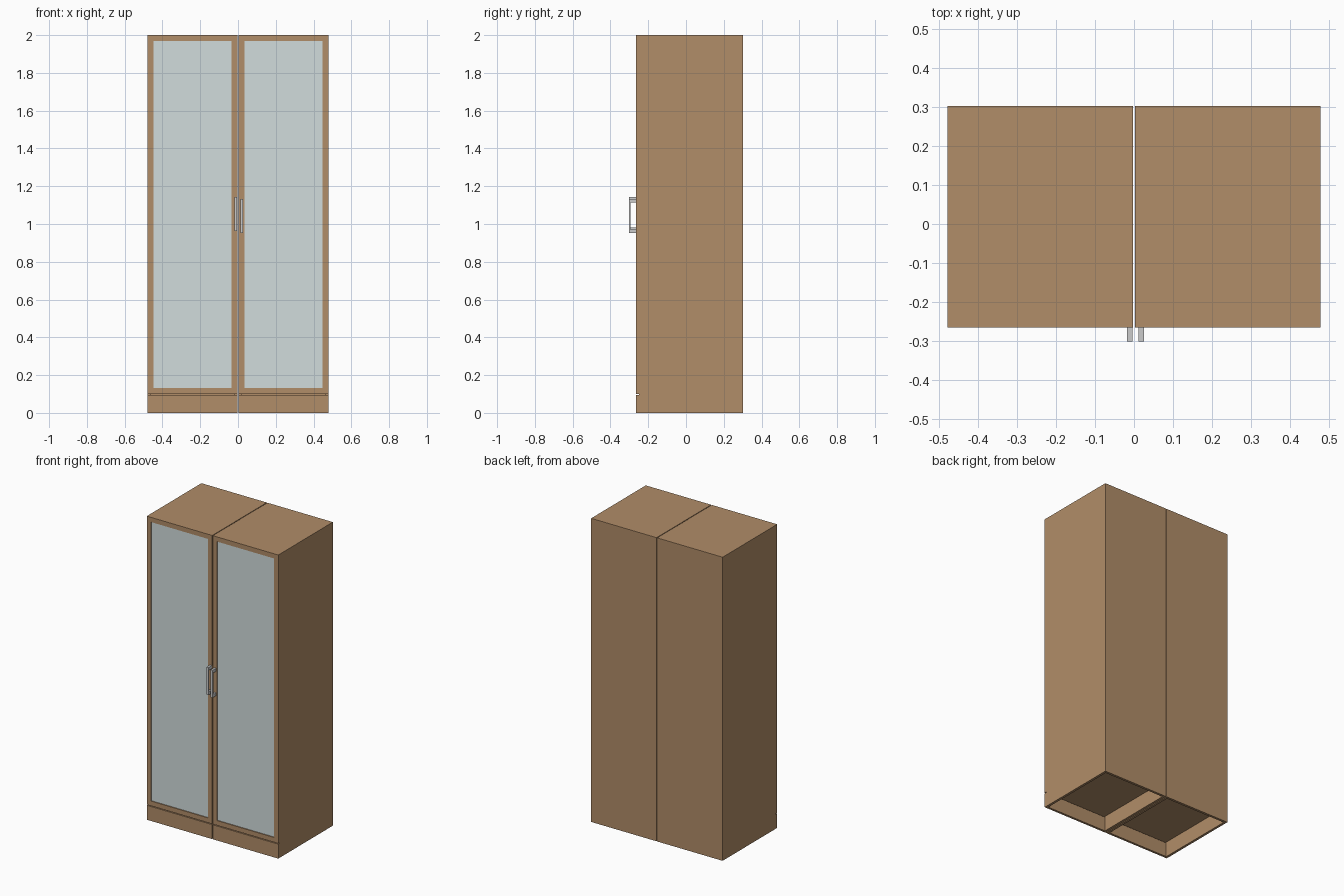
import bpy, bmesh

if "Cube" in bpy.data.objects:
    bpy.data.objects.remove(bpy.data.objects["Cube"])

X0, X1 = 0.0025, 0.479        # inner and outer side of one cabinet
YF, YC, YB = -0.265, -0.25, 0.303  # door front, carcass front, back
T = 0.016                     # board thickness
ZB = 0.1                      # plinth height


def material(name, rgb):
    m = bpy.data.materials.new(name)
    m.diffuse_color = (*rgb, 1)
    m.use_nodes = True
    m.node_tree.nodes["Principled BSDF"].inputs["Base Color"].default_value = m.diffuse_color
    return m


wood = material("wood", (0.44, 0.266, 0.138))
glass = material("pale_glass", (0.64, 0.72, 0.72))


def finish(name, bm, mat=None):
    bmesh.ops.recalc_face_normals(bm, faces=bm.faces)
    me = bpy.data.meshes.new(name)
    bm.to_mesh(me)
    bm.free()
    ob = bpy.data.objects.new(name, me)
    bpy.context.collection.objects.link(ob)
    if mat:
        me.materials.append(mat)
    return ob


def add_box(bm, x, y, z):
    vs = bmesh.ops.create_cube(bm, size=1)["verts"]
    for v in vs:
        for i, (a, b) in enumerate((x, y, z)):
            v.co[i] = a if v.co[i] < 0 else b


def boxes(name, parts, mat, s):
    bm = bmesh.new()
    for x, y, z in parts:
        add_box(bm, sorted((s * x[0], s * x[1])), y, z)
    return finish(name, bm, mat)


def handle(name, xa, xb, z0, z1):
    # U-shaped profile in y/z, extruded sideways
    yo, yi, post = -0.302, -0.294, 0.02
    pts = [(YF, z0), (yo, z0), (yo, z1), (YF, z1),
           (YF, z1 - post), (yi, z1 - post), (yi, z0 + post), (YF, z0 + post)]
    bm = bmesh.new()
    f = bm.faces.new([bm.verts.new((xa, y, z)) for y, z in pts])
    ext = bmesh.ops.extrude_face_region(bm, geom=[f])["geom"]
    for v in ext:
        if isinstance(v, bmesh.types.BMVert):
            v.co.x = xb
    return finish(name, bm)


for side, s in (("left", -1), ("right", 1)):
    xi = (X0 + T, X1 - T)
    # Open-fronted carcass, hollow below the floor board
    boxes(side + "_carcass", [
        ((X0, X0 + T), (YC, YB), (0, 2)),
        ((X1 - T, X1), (YC, YB), (0, 2)),
        (xi, (YB - T, YB), (0, 2)),
        (xi, (YC, YB - T), (2 - T, 2)),
        (xi, (YC, YB - T), (ZB, ZB + T)),
    ], wood, s)
    # Plinth board below the door
    boxes(side + "_plinth", [((X0, X1), (YF, YC), (0, ZB - 0.005))], wood, s)
    # Door frame: two stiles and two rails
    F = 0.031
    boxes(side + "_door_frame", [
        ((X0, X0 + F), (YF, YC), (ZB, 2)),
        ((X1 - F, X1), (YF, YC), (ZB, 2)),
        ((X0 + F, X1 - F), (YF, YC), (ZB, ZB + F)),
        ((X0 + F, X1 - F), (YF, YC), (2 - F, 2)),
    ], wood, s)
    # Recessed glass pane
    boxes(side + "_door_glass",
          [((X0 + F, X1 - F), (YF + 0.006, YC - 0.003), (ZB + F, 2 - F))], glass, s)

# Pull handles, slightly offset from each other
handle("left_handle", -0.018, -0.004, 0.962, 1.143)
handle("right_handle", 0.012, 0.026, 0.952, 1.133)
